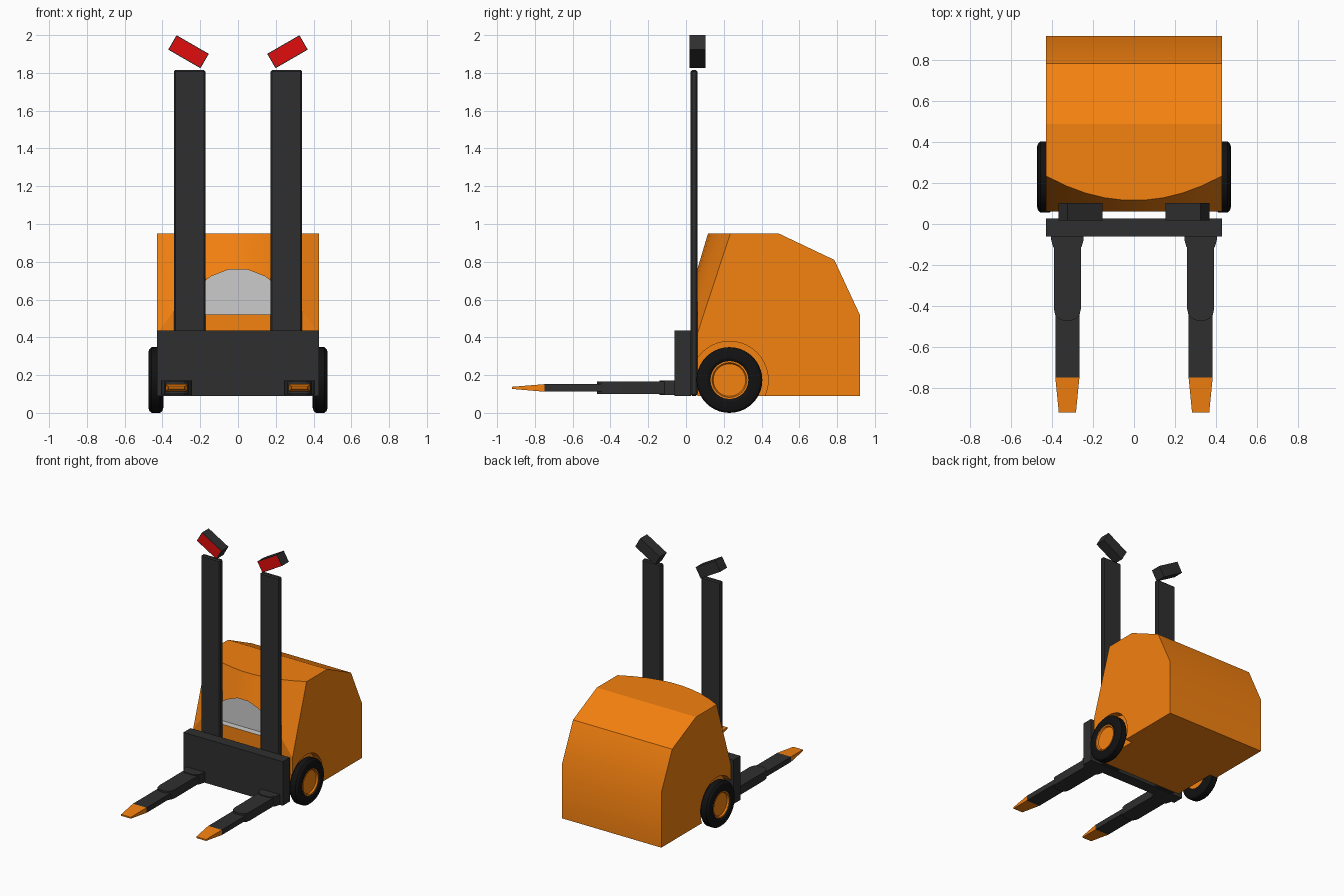
import bpy, bmesh, math
from mathutils import Vector, Matrix

if "Cube" in bpy.data.objects:
    bpy.data.objects.remove(bpy.data.objects["Cube"])


def material(name, r, g, b):
    m = bpy.data.materials.new(name)
    m.diffuse_color = (r, g, b, 1)
    m.use_nodes = True
    m.node_tree.nodes["Principled BSDF"].inputs["Base Color"].default_value = m.diffuse_color
    return m


ORANGE = material("orange", 0.91, 0.22, 0.005)
DARK = material("charcoal", 0.028, 0.028, 0.028)
BLACK = material("rubber", 0.006, 0.006, 0.006)
RED = material("red", 0.75, 0.004, 0.004)
GREY = material("light_grey", 0.6, 0.6, 0.6)


def finish(name, bm, mats, mirror=False, smooth=True):
    bmesh.ops.remove_doubles(bm, verts=bm.verts, dist=1e-5)
    me = bpy.data.meshes.new(name)
    bm.to_mesh(me)
    bm.free()
    ob = bpy.data.objects.new(name, me)
    bpy.context.collection.objects.link(ob)
    for m in mats:
        me.materials.append(m)
    if mirror:
        ob.modifiers.new("Mirror", 'MIRROR')
    if smooth:
        bpy.ops.object.select_all(action='DESELECT')
        ob.select_set(True)
        bpy.context.view_layer.objects.active = ob
        bpy.ops.object.shade_smooth_by_angle(angle=math.radians(25))
    return ob


def loft(rings, wrap=False):
    """Skin a list of closed rings; cap the ends unless wrapped."""
    bm = bmesh.new()
    vs = [[bm.verts.new(p) for p in r] for r in rings]
    n = len(rings[0])
    for i in range(len(vs) - (0 if wrap else 1)):
        a, b = vs[i], vs[(i + 1) % len(vs)]
        for j in range(n):
            k = (j + 1) % n
            bm.faces.new((a[j], a[k], b[k], b[j]))
    if not wrap:
        bm.faces.new(vs[0])
        bm.faces.new(vs[-1])
    bmesh.ops.recalc_face_normals(bm, faces=bm.faces)
    return bm


def lathe(profile, centre, steps=40):
    """Closed (x, radius) profile turned around the x axis."""
    cx, cy, cz = centre
    rings = []
    for i in range(steps):
        a = 2 * math.pi * i / steps
        rings.append([(cx + x, cy + r * math.cos(a), cz + r * math.sin(a)) for x, r in profile])
    return loft(rings, wrap=True)


def rect(x0, x1, y, z0, z1):
    return [(x0, y, z0), (x1, y, z0), (x1, y, z1), (x0, y, z1)]


def box(x0, x1, y0, y1, z0, z1):
    return loft([rect(x0, x1, y0, z0, z1), rect(x0, x1, y1, z0, z1)])


def plate(outline, z0, z1):
    return loft([[(x, y, z) for x, y in outline] for z in (z0, z1)])


# Body: side profile swept across x, with a bowed sloping front cut by a flat plane
rings = []
for i in range(10):
    x = -0.43 + 0.86 * i / 9
    t = (x / 0.43) ** 2
    top_y = 0.115 + 0.12 * t
    cut_z = 0.95 - (top_y - 0.06) / (0.297 + 0.033 * t)
    rings.append([(x, y, z) for y, z in (
        (0.92, 0.09), (0.92, 0.52), (0.785, 0.81), (0.49, 0.95),
        (top_y, 0.95), (0.06, cut_z), (0.06, min(0.52, cut_z - 0.02)), (0.06, 0.09))])
bm = loft(rings)

# Grey recessed opening in the flat front
opening = [f for f in bm.faces if all(abs(v.co.y - 0.06) < 1e-4 for v in f.verts)
           and f.calc_center_median().z > 0.5]
new = bmesh.ops.extrude_face_region(bm, geom=opening)["geom"]
bmesh.ops.translate(bm, vec=(0, 0.05, 0), verts=[g for g in new if isinstance(g, bmesh.types.BMVert)])
old = [f for f in opening if f.is_valid]
if old:
    bmesh.ops.delete(bm, geom=old, context='FACES')
for f in [g for g in new if isinstance(g, bmesh.types.BMFace)]:
    f.material_index = 1
    for e in f.edges:
        for side in e.link_faces:
            side.material_index = 1
bmesh.ops.recalc_face_normals(bm, faces=bm.faces)
body = finish("body", bm, [ORANGE, GREY])

# Wheel arches cut from the body
WHEEL = (0.435, 0.23, 0.174)
bm = lathe([(-0.065, 0), (-0.065, 0.205), (0.1, 0.205), (0.1, 0)], WHEEL)
bmesh.ops.remove_doubles(bm, verts=bm.verts, dist=1e-5)
bmesh.ops.dissolve_degenerate(bm, edges=bm.edges, dist=1e-6)
arch = finish("wheel_arch_cutter", bm, [ORANGE], mirror=True, smooth=False)
arch.hide_render = True
arch.hide_viewport = True
cut = body.modifiers.new("Arches", 'BOOLEAN')
cut.operation, cut.object, cut.solver = 'DIFFERENCE', arch, 'EXACT'
body.modifiers.move(len(body.modifiers) - 1, 0)

# Wheels: rounded tyre and dished hub
tyre = [(-0.04, 0.098), (-0.04, 0.145), (-0.034, 0.164), (-0.022, 0.174),
        (0.022, 0.174), (0.034, 0.164), (0.04, 0.145), (0.04, 0.115), (0.03, 0.098)]
finish("tyre", lathe(tyre, WHEEL), [BLACK], mirror=True)
hub = [(-0.035, 0), (-0.035, 0.1), (0.034, 0.1), (0.034, 0.092), (0.022, 0.086), (0.022, 0)]
finish("wheel_hub", lathe(hub, WHEEL), [ORANGE], mirror=True)

# Fork carriage and mast rails
finish("fork_carriage", box(-0.43, 0.43, -0.06, 0.027, 0.09, 0.435), [DARK], smooth=False)
mast = finish("mast_rail", box(0.173, 0.34, 0.025, 0.061, 0.09, 1.815), [DARK], mirror=True, smooth=False)
bev = mast.modifiers.new("Bevel", 'BEVEL')
bev.width, bev.segments = 0.008, 1

# Tilted lamps with red front lenses
bm = box(-0.0985, 0.0985, -0.042, 0.042, -0.044, 0.044)
front = [min(bm.faces, key=lambda f: f.calc_center_median().y)]
bmesh.ops.inset_region(bm, faces=front, thickness=0.006)
front[0].material_index = 1
bm.transform(Matrix.Translation((0.262, 0.06, 1.912)) @ Matrix.Rotation(-math.radians(30), 4, 'Y'))
finish("mast_lamp", bm, [DARK, RED], mirror=True, smooth=False)

# Telescoping forks
C = 0.326
flange = [(C + 0.08 * s, y) for s, y in ((-1, -0.05), (1, -0.05), (1, -0.075), (0.88, -0.11),
          (0.5, -0.14), (-0.5, -0.14), (-0.88, -0.11), (-1, -0.075))]
finish("fork_flange", plate(flange, 0.094, 0.172), [DARK], mirror=True)
sleeve = [(C - 0.066, -0.05), (C + 0.066, -0.05)]
sleeve += [(C + 0.066 * s, y) for s, y in ((1, -0.415), (0.9, -0.445), (0.65, -0.463), (0.3, -0.472),
           (-0.3, -0.472), (-0.65, -0.463), (-0.9, -0.445), (-1, -0.415))]
finish("fork_sleeve", plate(sleeve, 0.099, 0.166), [DARK], mirror=True)
finish("fork_blade", box(C - 0.059, C + 0.059, -0.75, -0.4, 0.112, 0.152), [DARK], mirror=True, smooth=False)
tip = loft([rect(C - 0.059, C + 0.059, -0.75, 0.112, 0.152),
            rect(C - 0.042, C + 0.042, -0.922, 0.127, 0.138)])
finish("fork_tip", tip, [ORANGE], mirror=True, smooth=False)
